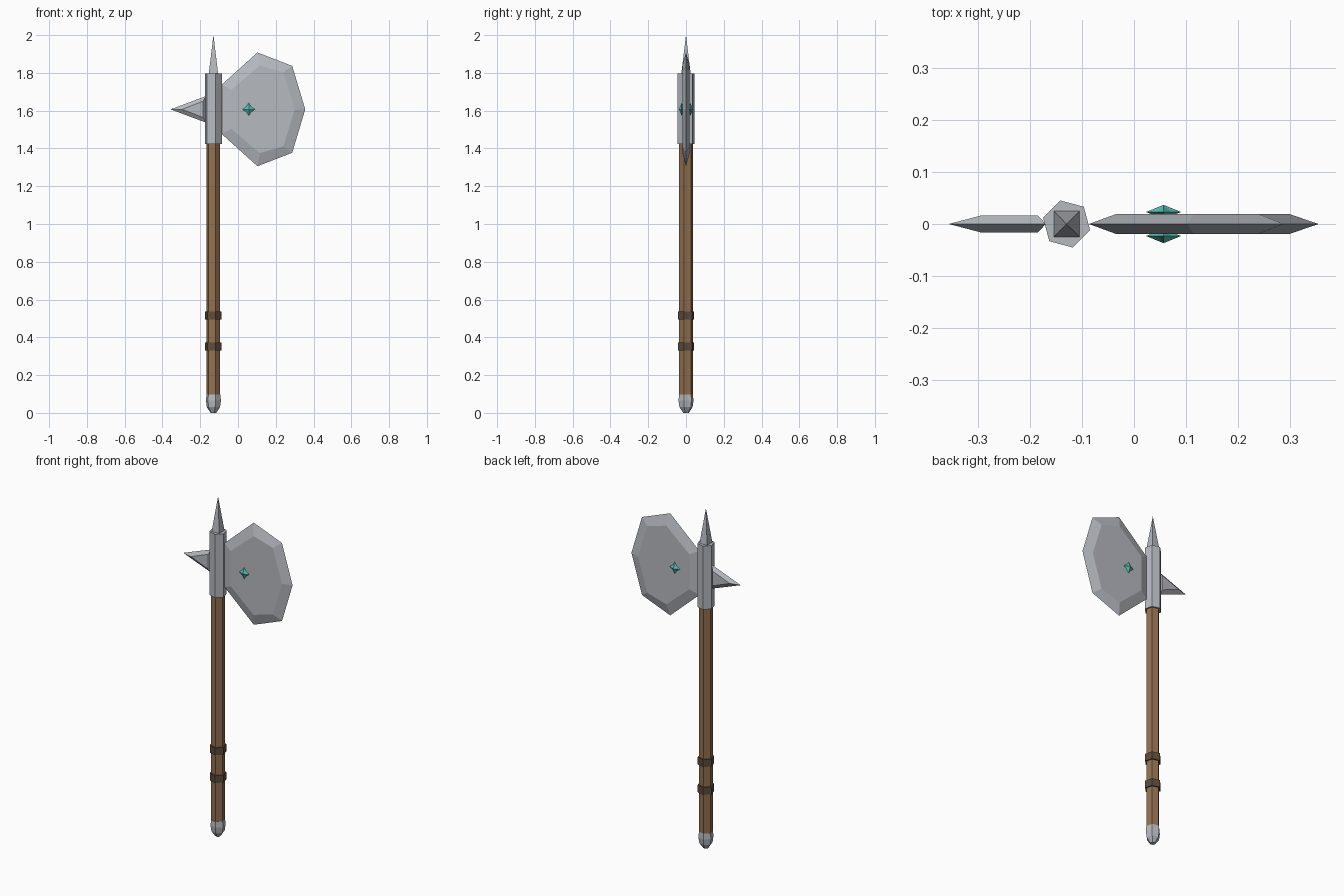
import bpy
import bmesh
from math import sin, cos, pi, radians

cube = bpy.data.objects.get("Cube")
if cube:
    bpy.data.objects.remove(cube)


def make_material(name, color):
    mat = bpy.data.materials.new(name)
    mat.use_nodes = True
    mat.diffuse_color = (*color, 1)
    mat.node_tree.nodes["Principled BSDF"].inputs["Base Color"].default_value = (*color, 1)
    return mat


steel = make_material("steel", (0.47, 0.49, 0.53))
wood = make_material("wood", (0.29, 0.165, 0.08))
leather = make_material("dark leather", (0.11, 0.07, 0.043))
teal = make_material("teal gem", (0.09, 0.54, 0.45))

SHAFT_X = -0.13   # axis of the handle
HEAD_Z = 1.607    # middle height of the axe head


def loft(name, mat, loops):
    """Join matching loops of points with flat faces and cap both ends."""
    bm = bmesh.new()
    rings = [[bm.verts.new(p) for p in loop] for loop in loops]
    for a, b in zip(rings, rings[1:]):
        for i in range(len(a)):
            j = (i + 1) % len(a)
            bm.faces.new((a[i], a[j], b[j], b[i]))
    bm.faces.new(rings[0][::-1])
    bm.faces.new(rings[-1])
    bmesh.ops.remove_doubles(bm, verts=bm.verts, dist=0.0002)
    bmesh.ops.recalc_face_normals(bm, faces=bm.faces)
    mesh = bpy.data.meshes.new(name)
    bm.to_mesh(mesh)
    bm.free()
    mesh.materials.append(mat)
    obj = bpy.data.objects.new(name, mesh)
    bpy.context.collection.objects.link(obj)
    return obj


def turned(name, mat, profile, sides=6):
    """Faceted column around the shaft from (radius, height) pairs."""
    def ring(r, z):
        angles = [pi / 4 + 2 * pi * i / sides for i in range(sides)]
        return [(SHAFT_X + r * cos(a), r * sin(a), z) for a in angles]
    return loft(name, mat, [ring(r, z) for r, z in profile])


def bevelled_plate(name, mat, outer, inner, half):
    """Plate with a sharp rim; outlines list the upper half as (x, height)."""
    def loop(outline, y):
        lower = [(x, -h) for x, h in reversed(outline) if h > 0]
        return [(x, y, HEAD_Z + h) for x, h in outline + lower]
    return loft(name, mat, [loop(inner, -half), loop(outer, 0), loop(inner, half)])


# Shaft, grip bands and pommel
turned("handle", wood, [(0.037, 0.09), (0.037, 1.45)])
for name, z in (("lower_grip_band", 0.33), ("upper_grip_band", 0.494)):
    turned(name, leather, [(0.045, z), (0.045, z + 0.043)])
turned("pommel", steel, [(0.015, 0), (0.036, 0.03), (0.041, 0.065), (0.038, 0.098)])

# Socket and top spike
turned("socket", steel, [(0.047, 1.423), (0.047, 1.797)])
turned("top_spike", steel, [(0.036, 1.79), (0.0001, 2)], sides=4)

# Axe blade
bevelled_plate(
    "axe_blade", steel,
    [(-0.087, 0.13), (0.103, 0.301), (0.287, 0.23), (0.356, 0)],
    [(-0.035, 0.103), (0.115, 0.232), (0.24, 0.196), (0.3, 0)], 0.019)

# Rear spike
bevelled_plate(
    "rear_spike", steel,
    [(-0.357, 0), (-0.17, 0.07)],
    [(-0.296, 0), (-0.185, 0.043)], 0.016)


# Star gems on both blade faces
def star(scale, y):
    points = []
    for i in range(8):
        r = scale * (0.019 if i % 2 else 0.034)
        a = radians(45 * i)
        points.append((0.057 + r * cos(a), y, HEAD_Z + r * sin(a)))
    return points


for name, side in (("front_gem", -1), ("back_gem", 1)):
    loft(name, teal, [star(0.6, side * 0.018), star(1, side * 0.023),
                      star(0.002, side * 0.037)])
